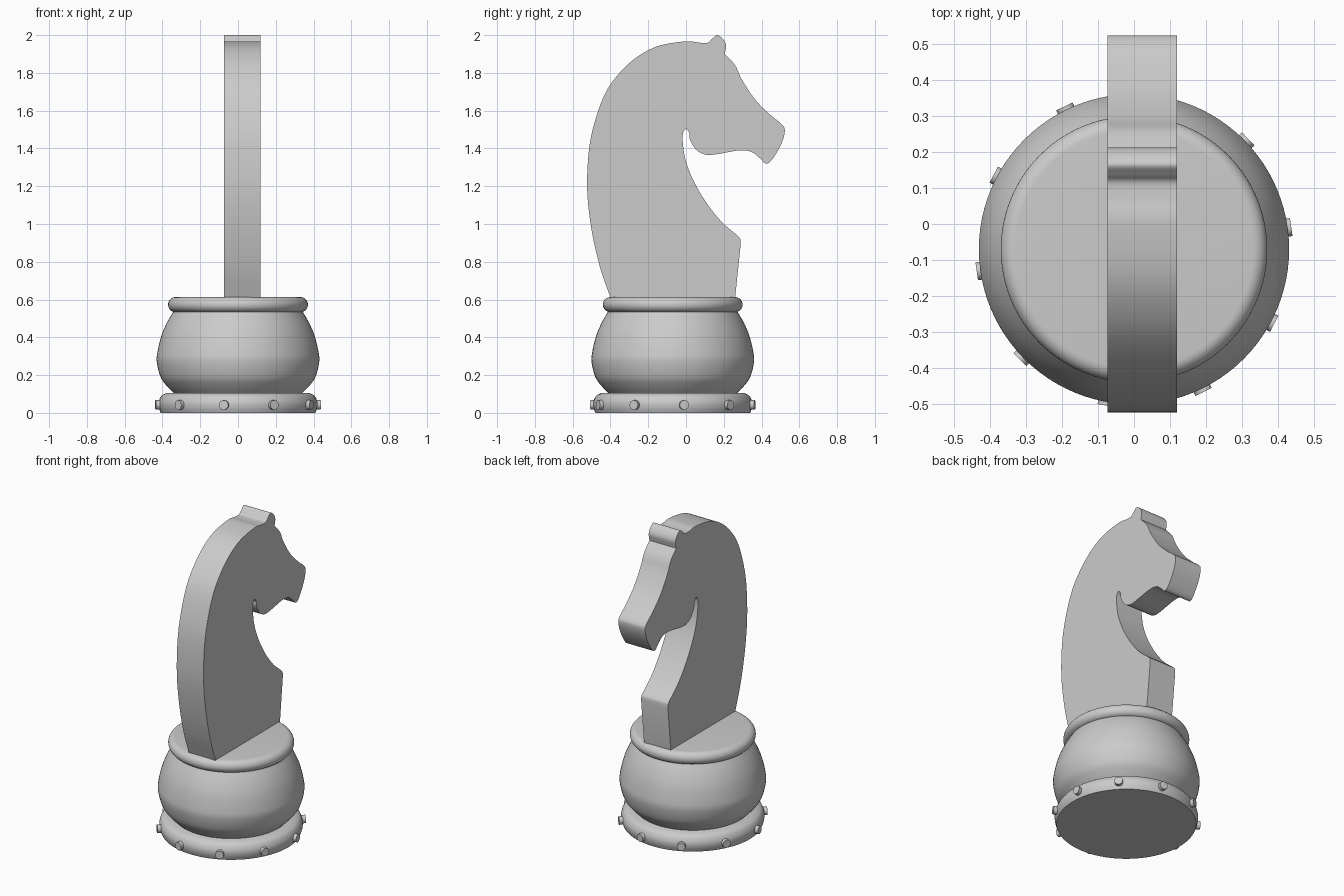
import bpy
import bmesh
import math
from mathutils import Matrix, Vector

default_cube = bpy.data.objects.get("Cube")
if default_cube:
    bpy.data.objects.remove(default_cube, do_unlink=True)

grey = bpy.data.materials.new("plain_grey")
grey.use_nodes = True
grey.diffuse_color = (0.6, 0.6, 0.6, 1)
grey.node_tree.nodes["Principled BSDF"].inputs["Base Color"].default_value = grey.diffuse_color

AXIS_Y = -0.07  # the round base sits slightly behind the centre


def smooth_run(points, steps=6):
    """Catmull-Rom curve through an open run of 2D points."""
    pts = [Vector(p) for p in points]
    pts = [pts[0] * 2 - pts[1]] + pts + [pts[-1] * 2 - pts[-2]]
    result = []
    for a, b, c, d in zip(pts, pts[1:], pts[2:], pts[3:]):
        for i in range(steps):
            t = i / steps
            result.append(0.5 * (2 * b + (c - a) * t
                                 + (2 * a - 5 * b + 4 * c - d) * t ** 2
                                 + (3 * b - a - 3 * c + d) * t ** 3))
    return result + [pts[-2]]


def finish(name, bm):
    """Turn a bmesh into a smooth shaded object with sharp edges kept."""
    bmesh.ops.recalc_face_normals(bm, faces=bm.faces)
    mesh = bpy.data.meshes.new(name)
    bm.to_mesh(mesh)
    bm.free()
    mesh.materials.append(grey)
    obj = bpy.data.objects.new(name, mesh)
    bpy.context.collection.objects.link(obj)
    bpy.ops.object.select_all(action="DESELECT")
    obj.select_set(True)
    bpy.context.view_layer.objects.active = obj
    bpy.ops.object.shade_smooth_by_angle(angle=math.radians(30))
    return obj


def lathe(name, side):
    """Spin a side profile of (radius, height), closed by flat caps."""
    profile = [(0, side[0][1])] + [tuple(p) for p in side] + [(0, side[-1][1])]
    bm = bmesh.new()
    verts = [bm.verts.new((r, 0, z)) for r, z in profile]
    edges = [bm.edges.new(pair) for pair in zip(verts, verts[1:])]
    bmesh.ops.spin(bm, geom=verts + edges, cent=(0, 0, 0), axis=(0, 0, 1),
                   angle=math.tau, steps=96, use_duplicate=False)
    bmesh.ops.remove_doubles(bm, verts=bm.verts, dist=0.0001)
    bmesh.ops.translate(bm, verts=bm.verts, vec=(0, AXIS_Y, 0))
    return finish(name, bm)


# Round pedestal: foot ring, bulging belly and rounded top rim
lathe("foot_ring", smooth_run([(.41, 0), (.42, .03), (.42, .06), (.405, .09), (.38, .105)]))
lathe("belly", smooth_run([(.335, .1), (.375, .14), (.41, .19), (.43, .27),
                           (.425, .33), (.405, .41), (.375, .48), (.34, .54)]))
rim_arc = [math.pi * (i / 16 - 0.5) for i in range(17)]
lathe("top_rim", [(.33 + .04 * math.cos(a), .573 + .04 * math.sin(a)) for a in rim_arc])

# Ten studs around the foot ring
for i in range(10):
    turn = math.radians(8 + 36 * i)
    bm = bmesh.new()
    place = (Matrix.Translation((0, AXIS_Y, 0.042)) @ Matrix.Rotation(turn, 4, "Z")
             @ Matrix.Translation((0.41, 0, 0)) @ Matrix.Rotation(math.pi / 2, 4, "Y"))
    bmesh.ops.create_cone(bm, cap_ends=True, segments=24, radius1=0.025,
                          radius2=0.025, depth=0.062, matrix=place)
    finish(f"foot_stud_{i + 1}", bm)

# Horse head: a flat plate cut to a side outline of (y, z)
back_and_ear = [(-.4, .61), (-.455, .77), (-.5, .97), (-.523, 1.18), (-.513, 1.4),
                (-.476, 1.565), (-.418, 1.71), (-.333, 1.82), (-.243, 1.895),
                (-.138, 1.945), (0, 1.967), (.07, 1.96), (.115, 1.96), (.138, 1.98),
                (.165, 2), (.195, 1.98), (.212, 1.945), (.205, 1.9)]
face_and_chin = [(.205, 1.9), (.26, 1.84), (.296, 1.765), (.365, 1.66), (.444, 1.58),
                 (.508, 1.527), (.523, 1.49), (.503, 1.42), (.455, 1.34), (.423, 1.32),
                 (.392, 1.347), (.35, 1.38), (.286, 1.39), (.153, 1.368), (.1, 1.368),
                 (.053, 1.394), (.021, 1.447), (.016, 1.484), (0, 1.506)]
throat_and_chest = [(0, 1.506), (-.016, 1.48), (-.016, 1.42), (0, 1.33), (.042, 1.225),
                    (.11, 1.11), (.19, 1.01), (.265, .945), (.286, .923), (.29, .897)]
outline = (smooth_run(back_and_ear)[:-1] + smooth_run(face_and_chin)[:-1]
           + smooth_run(throat_and_chest) + [Vector((.26, .61))])
bm = bmesh.new()
side_face = bm.faces.new([bm.verts.new((-0.073, y, z)) for y, z in outline])
extruded = bmesh.ops.extrude_face_region(bm, geom=[side_face], use_keep_orig=True)
far_side = [v for v in extruded["geom"] if isinstance(v, bmesh.types.BMVert)]
bmesh.ops.translate(bm, verts=far_side, vec=(0.192, 0, 0))
finish("horse_head", bm)
